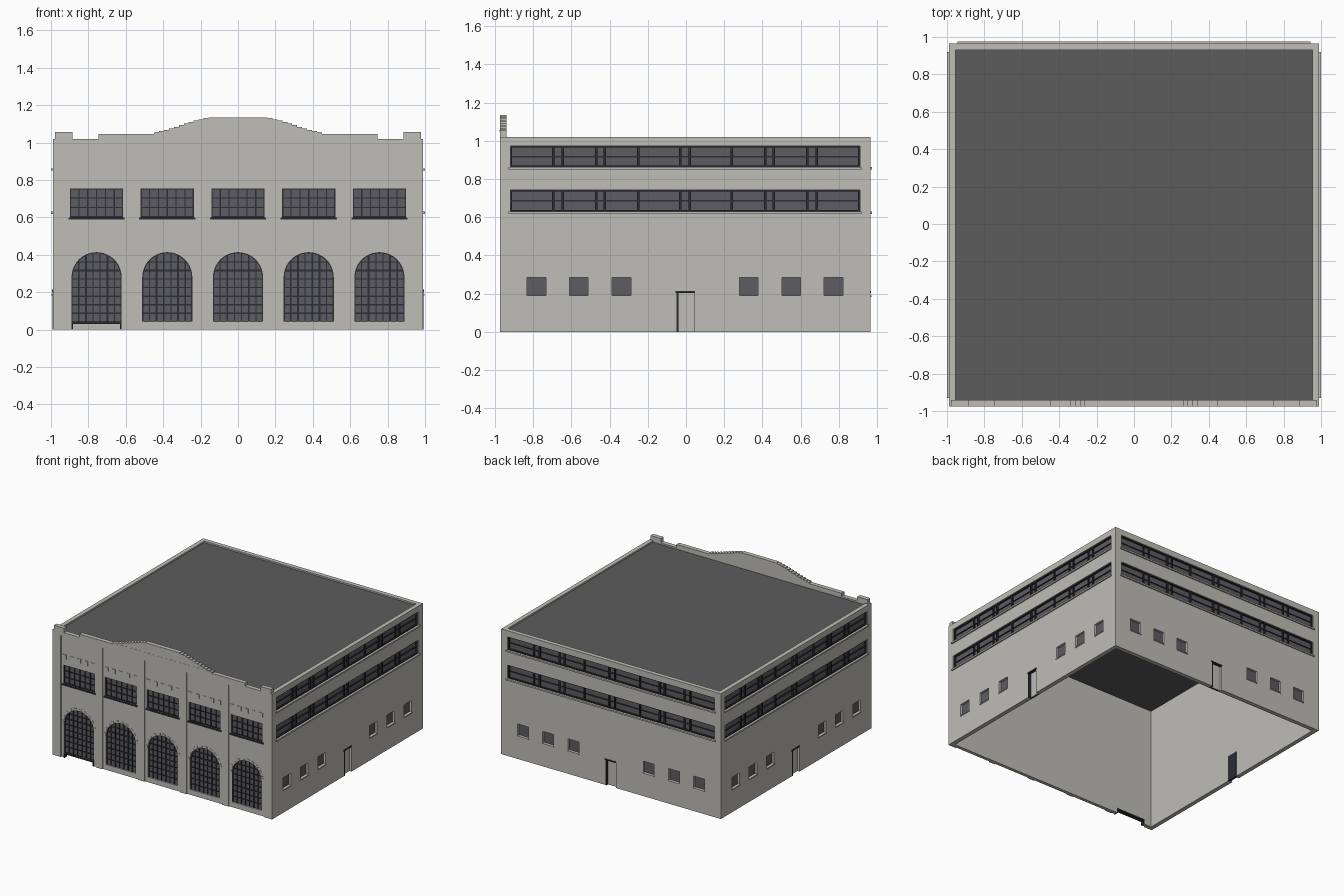
import bpy, bmesh, math
from mathutils import Vector

cube = bpy.data.objects.get("Cube")
if cube:
    bpy.data.objects.remove(cube, do_unlink=True)


def material(name, r, g, b):
    m = bpy.data.materials.new(name)
    m.use_nodes = True
    m.diffuse_color = (r, g, b, 1)
    m.node_tree.nodes["Principled BSDF"].inputs["Base Color"].default_value = (r, g, b, 1)
    return m


STONE = material("pale stone", 0.52, 0.51, 0.47)
ROOF = material("dark grey roofing", 0.107, 0.107, 0.11)
GLASS = material("grey glass", 0.109, 0.109, 0.122)
FRAME = material("near black metal", 0.024, 0.026, 0.034)

# Each facade: direction running right as seen from outside, outward normal, distance
FACADES = {
    "front": (Vector((1, 0, 0)), Vector((0, -1, 0)), 0.975),
    "back": (Vector((-1, 0, 0)), Vector((0, 1, 0)), 0.965),
    "left": (Vector((0, 1, 0)), Vector((1, 0, 0)), 0.99),
    "right": (Vector((0, -1, 0)), Vector((-1, 0, 0)), 0.99),
}
parts = {}


def prism(part, side, outline, d0, d1):
    """Extrude a (u, z) outline between two depths measured outward from a facade."""
    bm = parts.setdefault(part, bmesh.new())
    along, out, dist = FACADES[side]
    rings = []
    for d in (d0, d1):
        rings.append([bm.verts.new(along * u + out * (dist + d) + Vector((0, 0, z)))
                      for u, z in outline])
    a, b = rings
    n = len(a)
    faces = [bm.faces.new(a), bm.faces.new(b[::-1])]
    faces += [bm.faces.new((a[i], b[i], b[(i + 1) % n], a[(i + 1) % n])) for i in range(n)]
    bmesh.ops.recalc_face_normals(bm, faces=faces)


def box(part, side, u0, u1, z0, z1, d0, d1):
    prism(part, side, [(u0, z0), (u1, z0), (u1, z1), (u0, z1)], d0, d1)


def finish(part, mat):
    mesh = bpy.data.meshes.new(part)
    bm = parts.pop(part)
    bm.to_mesh(mesh)
    bm.free()
    mesh.materials.append(mat)
    obj = bpy.data.objects.new(part, mesh)
    bpy.context.collection.objects.link(obj)
    return obj


def border(part, side, u0, u1, z0, z1, w, d0, d1):
    box(part, side, u0, u0 + w, z0, z1, d0, d1)
    box(part, side, u1 - w, u1, z0, z1, d0, d1)
    box(part, side, u0 + w, u1 - w, z0, z0 + w, d0, d1)
    box(part, side, u0 + w, u1 - w, z1 - w, z1, d0, d1)


POCKET = -0.024

# Outer walls as a hollow ring, open underneath
box("walls", "front", -0.99, 0.99, 0, 1.02, -1.94, 0)
box("hollow_cutter", "front", -0.955, 0.955, -0.1, 1.2, -1.905, -0.035)
box("roof", "front", -0.957, 0.957, 0.995, 1.008, -1.907, -0.033)

# Front bays: shallow panel, grid window above, arched window below
R, SPRING, SILL = 0.134, 0.28, 0.042
arc = [math.pi * i / 20 for i in range(21)]
for bay in range(-2, 3):
    c = bay * 0.378
    box("panel_cutter", "front", c - 0.16, c + 0.16, -0.1, 0.99, -0.008, 0.1)

    # Upper window
    box("opening_cutter", "front", c - 0.142, c + 0.142, 0.6, 0.755, POCKET, 0.1)
    box("window_glass", "front", c - 0.142, c + 0.142, 0.6, 0.755, -0.028, -0.02)
    border("window_frames", "front", c - 0.142, c + 0.142, 0.6, 0.755, 0.006, -0.02, -0.012)
    for i in range(1, 6):
        u = c - 0.142 + i * 0.284 / 6
        box("window_frames", "front", u - 0.003, u + 0.003, 0.6, 0.755, -0.02, -0.014)
    for z in (0.652, 0.703):
        box("window_frames", "front", c - 0.142, c + 0.142, z - 0.003, z + 0.003, -0.02, -0.014)
    box("window_sills_dark", "front", c - 0.15, c + 0.15, 0.588, 0.6, -0.02, 0)
    # Brick dentils over the window
    for i in range(5):
        u = c - 0.13 + i * 0.065
        box("dentils", "front", u - 0.016, u + 0.016, 0.805, 0.84, -0.012, -0.004)

    # Arched window
    arch = [(c - R, SILL), (c + R, SILL)]
    arch += [(c + R * math.cos(a), SPRING + R * math.sin(a)) for a in arc]
    prism("opening_cutter", "front", arch, POCKET, 0.1)
    prism("window_glass", "front", arch, -0.028, -0.02)
    for i in range(1, 7):
        u = -R + i * 2 * R / 7
        w = 0.005 if i in (2, 5) else 0.003
        top = SPRING + math.sqrt(R * R - u * u) - 0.002
        box("window_frames", "front", c + u - w, c + u + w, SILL, top, -0.02, -0.014)
    for i in range(1, 8):
        z = SILL + i * 0.0455
        half = R if z < SPRING else math.sqrt(R * R - (z - SPRING) ** 2)
        w = 0.005 if i in (3, 6) else 0.003
        box("window_frames", "front", c - half, c + half, z - w, z + w, -0.02, -0.014)
    for a0, a1 in zip(arc, arc[1:]):
        rim = [(c + r * math.cos(a), SPRING + r * math.sin(a))
               for r, a in ((R, a0), (R, a1), (R - 0.006, a1), (R - 0.006, a0))]
        prism("window_frames", "front", rim, -0.02, -0.012)
    for s in (-1, 1):
        lo, hi = sorted((c + s * R, c + s * (R - 0.006)))
        box("window_frames", "front", lo, hi, SILL, SPRING, -0.02, -0.012)
    # Alternating arch stones
    for a0, a1 in list(zip(arc, arc[1:]))[1::2]:
        stone = [(c + r * math.cos(a), SPRING + r * math.sin(a))
                 for r, a in ((R + 0.002, a0), (R + 0.018, a0), (R + 0.018, a1), (R + 0.002, a1))]
        prism("arch_stones", "front", stone, -0.012, -0.005)

# Low entrance gap under the end bay
e0, e1 = -0.756 - R, -0.756 + R
box("opening_cutter", "front", e0, e1, -0.1, 0.038, -0.1, 0.1)
box("entrance_frame", "front", e0, e1, 0.03, 0.042, -0.036, -0.003)
for u in (e0, e1 - 0.008):
    box("entrance_frame", "front", u, u + 0.008, 0, 0.03, -0.036, -0.003)

# Side and back facades share one layout
for side in ("left", "right", "back"):
    k = 1.02 if side == "back" else 1.0
    shift = 0.0 if side == "back" else (-0.005 if side == "left" else 0.005)
    for z0, z1 in ((0.63, 0.742), (0.862, 0.972)):
        u0, u1 = shift - 0.915 * k, shift + 0.915 * k
        box("opening_cutter", side, u0, u1, z0, z1, POCKET, 0.1)
        box("window_glass", side, u0, u1, z0, z1, -0.028, -0.02)
        border("window_frames", side, u0, u1, z0, z1, 0.008, -0.02, -0.008)
        mid = (z0 + z1) / 2
        box("window_frames", side, u0, u1, mid - 0.003, mid + 0.003, -0.02, -0.013)
        for p in (0.025, 0.245, 0.42, 0.465, 0.64, 0.69):
            for s in (-1, 1):
                u = shift + s * p * k
                box("window_frames", side, u - 0.006, u + 0.006, z0, z1, -0.02, -0.009)
        box("window_sills", side, u0 - 0.01, u1 + 0.01, z0 - 0.012, z0, -0.02, 0.01)
    # Small square windows
    for p in (0.333, 0.556, 0.778):
        for s in (-1, 1):
            u = shift + s * p * k
            box("opening_cutter", side, u - 0.049, u + 0.049, 0.19, 0.285, POCKET, 0.1)
            box("window_glass", side, u - 0.049, u + 0.049, 0.19, 0.285, -0.028, -0.018)
            box("window_sills", side, u - 0.052, u + 0.052, 0.182, 0.19, -0.02, 0.006)
    # Door: dark core and jamb, pale leaf
    box("opening_cutter", side, -0.05, 0.045, -0.1, 0.212, -0.1, 0.1)
    box("door_frames", side, -0.05, 0.045, 0, 0.212, -0.036, -0.024)
    box("door_frames", side, -0.05, -0.04, 0, 0.204, -0.024, 0.002)
    box("door_frames", side, -0.054, 0.047, 0.204, 0.214, -0.024, 0.004)
    box("door_leaves", side, -0.04, 0.045, 0, 0.204, -0.024, -0.018)

# Stepped front parapet: end blocks, shoulders and a curved centre
half_top = [(0.745, 1.015), (0.745, 1.046), (0.45, 1.046)]
STEPS = 12
for i in range(STEPS):
    t = (i + 1) / STEPS
    z = 1.05 + 0.085 * (0.6 * t + 0.4 * t * t * (3 - 2 * t))
    x = 0.45 - 0.32 * i / STEPS
    half_top += [(x, half_top[-1][1]), (x, z)] if i else [(x, z)]
prism("front_parapet", "front", half_top + [(-x, z) for x, z in reversed(half_top)], -0.035, 0)
for s in (-1, 1):
    lo, hi = sorted((s * 0.885, s * 0.978))
    box("front_parapet", "front", lo, hi, 1.015, 1.056, -0.035, 0)
box("parapet_string_course", "front", -0.44, 0.44, 1.05, 1.056, -0.01, 0.001)

# Carve the walls, then drop the cutters
walls = finish("walls", STONE)
bpy.context.view_layer.objects.active = walls
for name in ("hollow_cutter", "panel_cutter", "opening_cutter"):
    cutter = finish(name, STONE)
    cutter.hide_render = True
    mod = walls.modifiers.new(name, "BOOLEAN")
    mod.operation, mod.solver, mod.object = "DIFFERENCE", "EXACT", cutter
    bpy.ops.object.modifier_apply(modifier=mod.name)
    bpy.data.objects.remove(cutter, do_unlink=True)

COLOURS = {"roof": ROOF, "window_glass": GLASS, "window_frames": FRAME,
           "window_sills_dark": FRAME, "entrance_frame": FRAME, "door_frames": FRAME}
for name in list(parts):
    finish(name, COLOURS.get(name, STONE))
